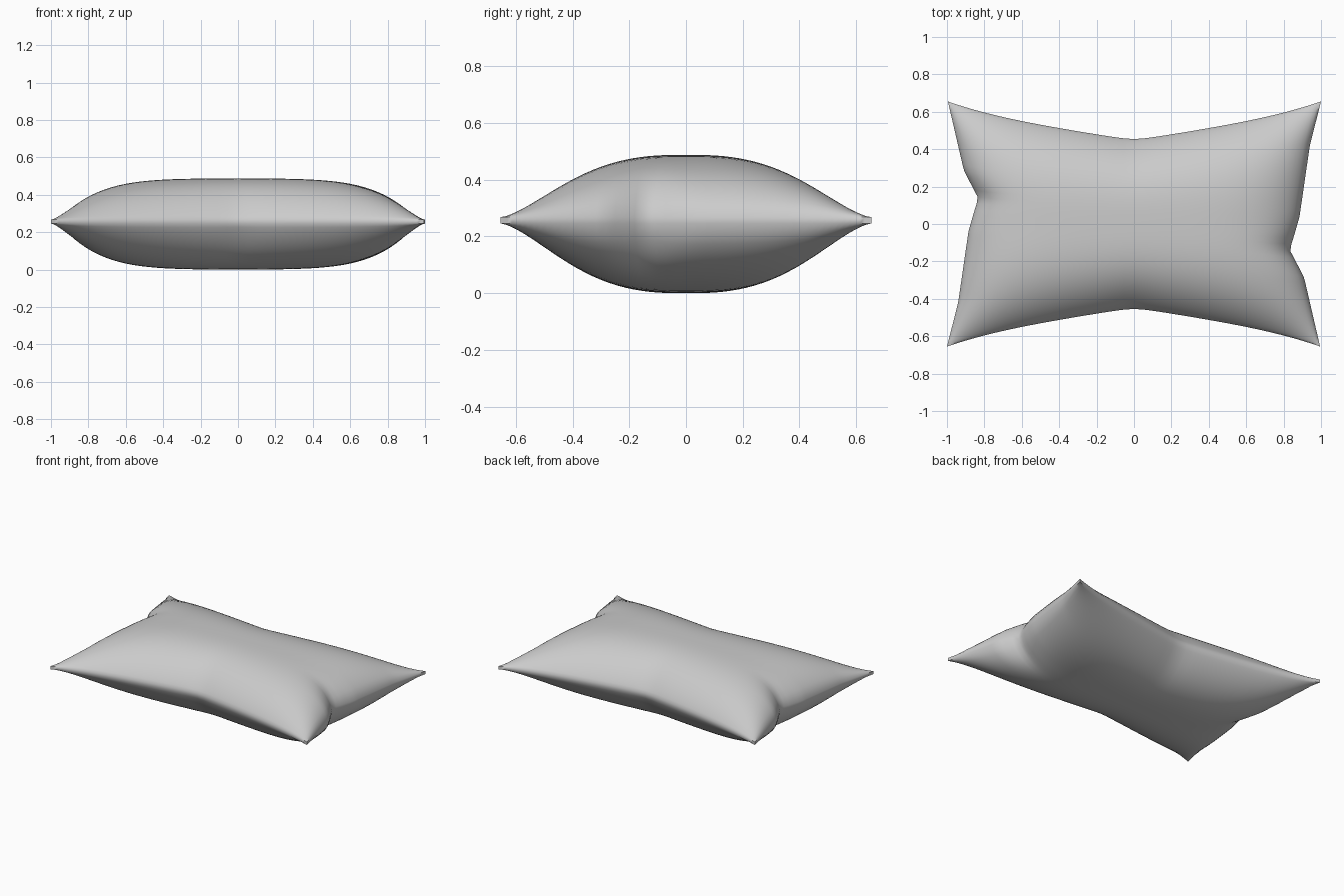
import bpy
import bmesh
import math

cube = bpy.data.objects.get("Cube")
if cube:
    bpy.data.objects.remove(cube, do_unlink=True)

SEAM_Z, SEAM_HALF = 0.257, 0.011
TOP_LOFT, BOTTOM_LOFT = 0.22, 0.246
RES = 48

# Side seam: (distance along the edge, half width), pinched off centre
SIDE = [(-1, 1), (-0.64, 0.94), (-0.06, 0.885), (0.1, 0.855), (0.21, 0.832),
        (0.29, 0.86), (0.44, 0.91), (1, 0.995)]


def side_width(t):
    for (a, wa), (b, wb) in zip(SIDE, SIDE[1:]):
        if t <= b:
            return wa + (wb - wa) * (t - a) / (b - a)
    return SIDE[-1][1]


def outline(u, v):
    """Plan position: concave long edges and a pinched seam at each end."""
    t = v if u < 0 else -v
    plain = 0.89 + 0.11 * abs(v) ** 1.5
    pinch = (side_width(t) - plain) * abs(u) ** 5
    x = u * (plain + pinch)
    dip = math.sqrt(u * u + 0.003)
    y = v * (0.445 + 0.165 * dip + 0.045 * abs(u) ** 4)
    return x, y


def loft(u, v):
    """Height of the filling, from zero at the seam to one in the middle."""
    across = max(0, 1 - abs(u) ** 5) ** 0.65 * (1 - 0.1 * u * u)
    along = max(0, 1 - abs(v) ** 3) ** 0.85
    t = v if u < 0 else -v
    crease = 0.3 * math.exp(-((t - 0.21) / 0.1) ** 2) * abs(u) ** 12
    tuck = 0.12 * math.exp(-(u / 0.08) ** 2) * abs(v) ** 8
    return across * along * (1 - crease - tuck)


def add_panel(bm, direction, height):
    """One cloth panel; returns its border edges."""
    made = bmesh.ops.create_grid(bm, x_segments=RES, y_segments=RES, size=1)
    verts = made["verts"]
    for vert in verts:
        # Crowd the rows towards the seam, where the curve is tightest
        u = math.sin(vert.co.x * math.pi / 2) * 0.6 + vert.co.x * 0.4
        v = math.sin(vert.co.y * math.pi / 2) * 0.6 + vert.co.y * 0.4
        x, y = outline(u, v)
        z = SEAM_Z + direction * (SEAM_HALF + height * loft(u, v))
        vert.co = (x, y, z)
    faces = {f for vert in verts for f in vert.link_faces}
    if direction < 0:
        bmesh.ops.reverse_faces(bm, faces=list(faces))
    return [e for e in {e for f in faces for e in f.edges} if e.is_boundary]


fabric = bpy.data.materials.new("grey fabric")
fabric.use_nodes = True
colour = (0.6, 0.6, 0.6, 1)
fabric.diffuse_color = colour
fabric.node_tree.nodes["Principled BSDF"].inputs["Base Color"].default_value = colour

# Two panels sewn together by a narrow seam band
bm = bmesh.new()
border = add_panel(bm, 1, TOP_LOFT) + add_panel(bm, -1, BOTTOM_LOFT)
bmesh.ops.bridge_loops(bm, edges=border)
bmesh.ops.recalc_face_normals(bm, faces=bm.faces)
mesh = bpy.data.meshes.new("pillow")
bm.to_mesh(mesh)
bm.free()
mesh.materials.append(fabric)
pillow = bpy.data.objects.new("pillow", mesh)
bpy.context.collection.objects.link(pillow)

bpy.context.view_layer.objects.active = pillow
pillow.select_set(True)
bpy.ops.object.shade_smooth_by_angle(angle=math.radians(60))
